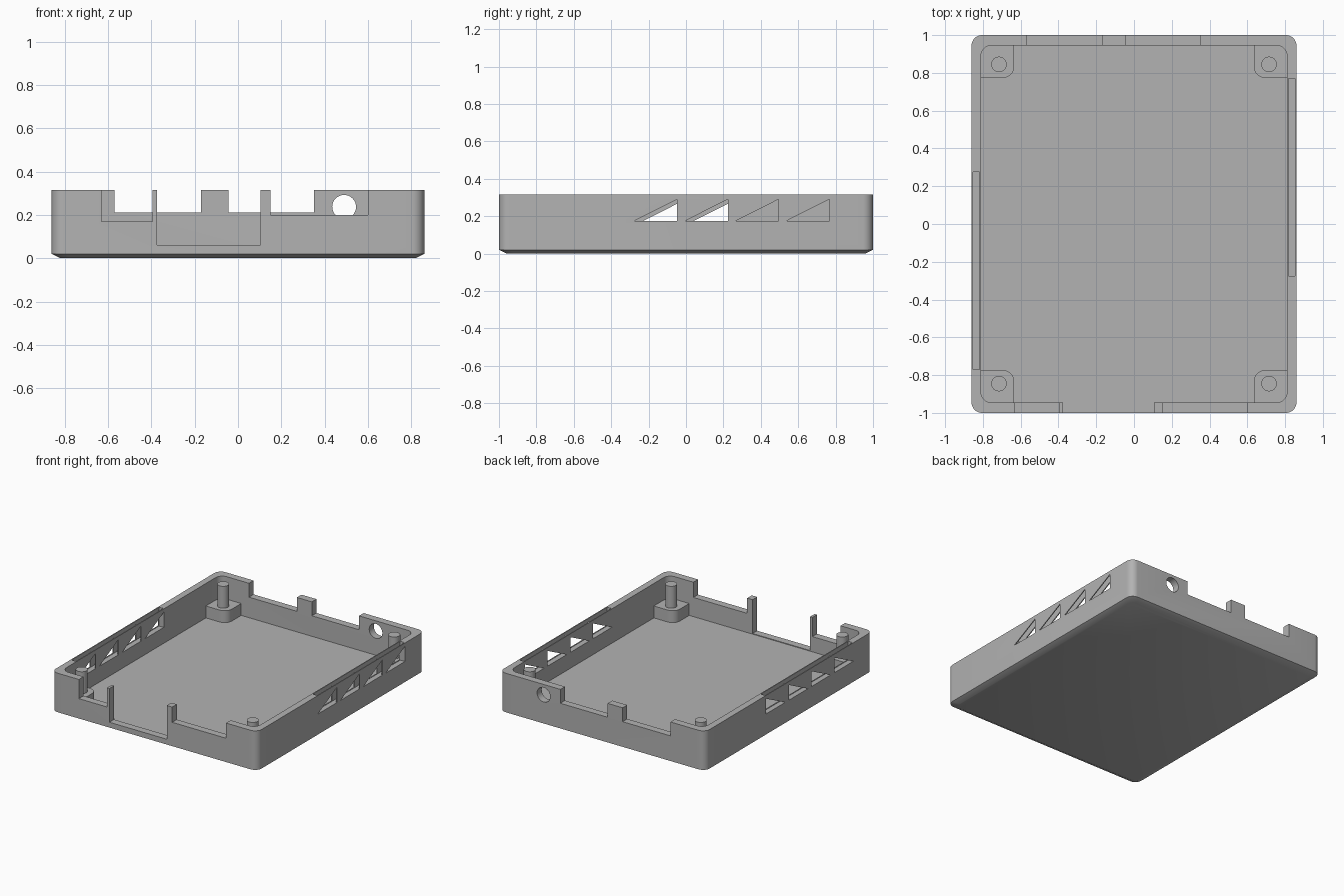
import bpy, bmesh, math
from mathutils import Matrix

old = bpy.data.objects.get("Cube")
if old:
    bpy.data.objects.remove(old, do_unlink=True)

grey = bpy.data.materials.new("plain_grey")
grey.use_nodes = True
COLOUR = (0.45, 0.45, 0.45, 1)
grey.diffuse_color = COLOUR
grey.node_tree.nodes["Principled BSDF"].inputs["Base Color"].default_value = COLOUR

HX, HY, TOP, FLOOR = 0.86, 1.0, 0.315, 0.055
IX, IY = 0.81, 0.945


def rounded_rect(x0, x1, y0, y1, radii, steps=8):
    """Counter-clockwise outline; radii start at the lower left corner."""
    pts = []
    corners = [(x0, y0, 1, 1), (x1, y0, -1, 1), (x1, y1, -1, -1), (x0, y1, 1, -1)]
    for i, ((x, y, sx, sy), r) in enumerate(zip(corners, radii)):
        if r == 0:
            pts.append((x, y))
            continue
        for k in range(steps + 1):
            a = math.pi + (i + k / steps) * math.pi / 2
            pts.append((x + sx * r + r * math.cos(a), y + sy * r + r * math.sin(a)))
    return pts


def loft(name, rings):
    """Closed solid through rings of matching points."""
    bm = bmesh.new()
    loops = [[bm.verts.new(p) for p in ring] for ring in rings]
    n = len(loops[0])
    for a, b in zip(loops, loops[1:]):
        for i in range(n):
            j = (i + 1) % n
            bm.faces.new((a[i], a[j], b[j], b[i]))
    bm.faces.new(loops[0][::-1])
    bm.faces.new(loops[-1])
    bmesh.ops.recalc_face_normals(bm, faces=bm.faces)
    mesh = bpy.data.meshes.new(name)
    bm.to_mesh(mesh)
    bm.free()
    obj = bpy.data.objects.new(name, mesh)
    bpy.context.collection.objects.link(obj)
    mesh.materials.append(grey)
    return obj


def prism(name, outline, z0, z1):
    return loft(name, [[(x, y, z) for x, y in outline] for z in (z0, z1)])


def box(name, x0, x1, y0, y1, z0, z1):
    return prism(name, rounded_rect(x0, x1, y0, y1, [0] * 4), z0, z1)


def cylinder(name, radius, depth, matrix):
    bm = bmesh.new()
    bmesh.ops.create_cone(bm, cap_ends=True, segments=32, radius1=radius,
                          radius2=radius, depth=depth, matrix=matrix)
    mesh = bpy.data.meshes.new(name)
    bm.to_mesh(mesh)
    bm.free()
    mesh.materials.append(grey)
    obj = bpy.data.objects.new(name, mesh)
    bpy.context.collection.objects.link(obj)
    return obj


def cut(target, cutter):
    """Subtract the cutter, bake the result and discard the cutter."""
    cutter.hide_render = True
    mod = target.modifiers.new("cut", "BOOLEAN")
    mod.operation, mod.solver, mod.object = "DIFFERENCE", "EXACT", cutter
    dg = bpy.context.evaluated_depsgraph_get()
    mesh = bpy.data.meshes.new_from_object(target.evaluated_get(dg))
    target.modifiers.clear()
    target.data = mesh
    bpy.data.objects.remove(cutter, do_unlink=True)


def smooth(obj):
    bpy.ops.object.select_all(action="DESELECT")
    obj.select_set(True)
    bpy.context.view_layer.objects.active = obj
    bpy.ops.object.shade_smooth_by_angle(angle=math.radians(30))


# Tray body with a shallow chamfer around the underside
outer = rounded_rect(-HX, HX, -HY, HY, [0.055] * 4)
inset = 0.04
base = [(x * (HX - inset) / HX, y * (HY - inset) / HY, 0) for x, y in outer]
tray = loft("tray", [base] + [[(x, y, z) for x, y in outer] for z in (0.02, TOP)])
cut(tray, prism("cavity", rounded_rect(-IX, IX, -IY, IY, [0.055] * 4), FLOOR, 0.5))

# Connector notches: x start, x end, bottom height
front = [(-0.63, -0.395, 0.17), (-0.375, 0.105, 0.06), (0.15, 0.6, 0.2)]
back = [(-0.57, -0.17, 0.21), (-0.045, 0.35, 0.21)]
for side, notches in ((-1, front), (1, back)):
    y0, y1 = sorted((side * 0.9, side * 1.1))
    for x0, x1, z in notches:
        cut(tray, box("notch", x0, x1, y0, y1, z, 0.5))

# Round socket hole in the back wall
cut(tray, cylinder("socket", 0.055, 0.3,
                   Matrix.Translation((0.49, 1, 0.237)) @ Matrix.Rotation(math.pi / 2, 4, "X")))

# Triangular vents and the narrow slot along the top of each side wall
for side, start in ((1, -0.275), (-1, -0.77)):
    for i in range(4):
        y = start + i * 0.271
        triangle = [(y, 0.175), (y + 0.228, 0.175), (y + 0.228, 0.29)]
        cut(tray, loft("vent", [[(side * x, a, z) for a, z in triangle]
                                for x in (0.75, 0.95)]))
    x0, x1 = sorted((side * 0.817, side * 0.853))
    cut(tray, box("slot", x0, x1, start, start + 1.045, 0.172, 0.5))
smooth(tray)

# Corner pads with locating pins
for sx, lr in ((-1, "right"), (1, "left")):
    for sy, fb in ((-1, "front"), (1, "back")):
        outline = rounded_rect(0.635, 0.815, 0.773, 0.95, [0.06, 0, 0.04, 0])
        pad = prism(f"{fb}_{lr}_pad", [(sx * x, sy * y) for x, y in outline], 0.04, 0.145)
        pin = cylinder(f"{fb}_{lr}_pin", 0.041, 0.19,
                       Matrix.Translation((sx * 0.715, sy * 0.845, 0.215)))
        smooth(pad)
        smooth(pin)
